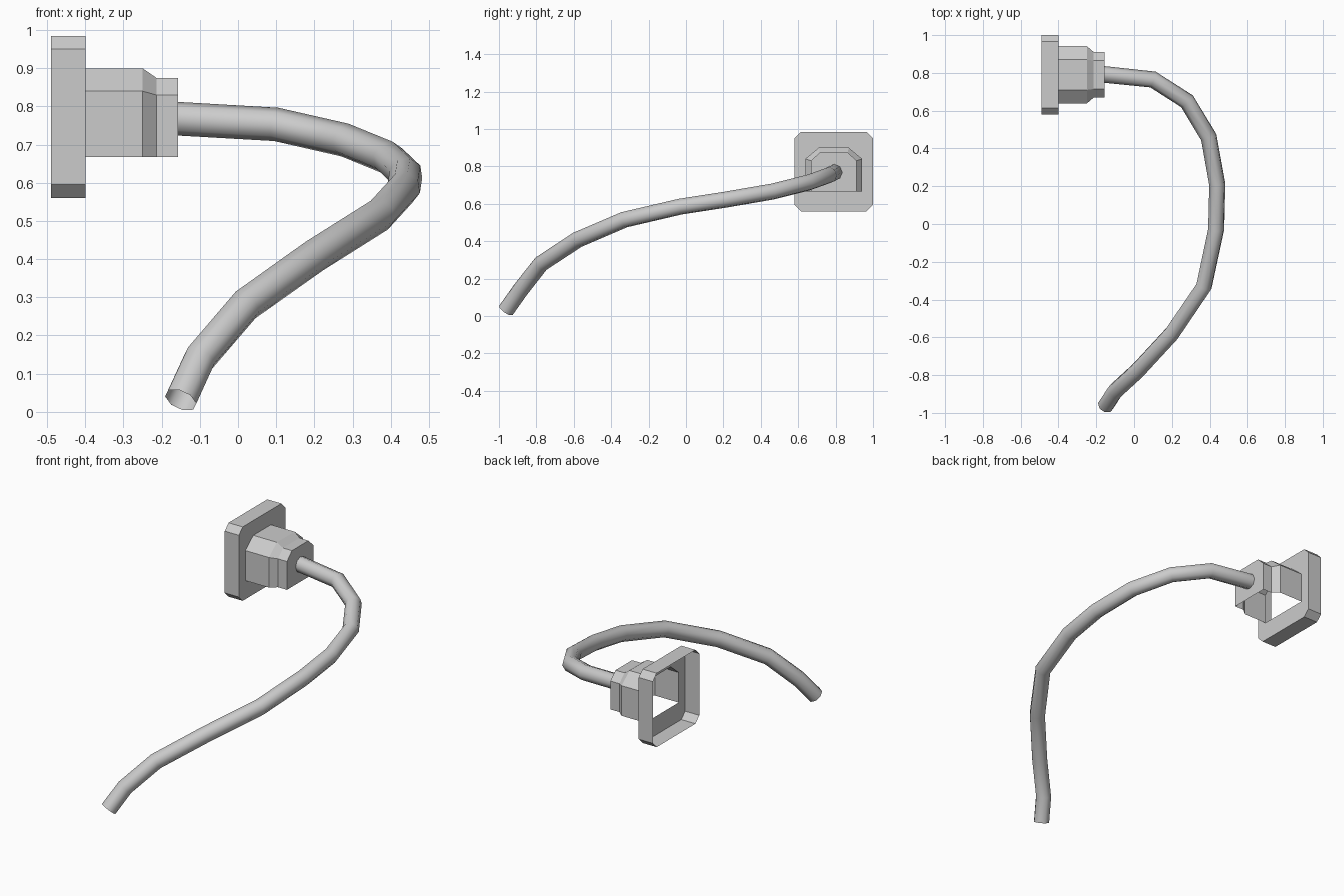
import bpy, bmesh

if "Cube" in bpy.data.objects:
    bpy.data.objects.remove(bpy.data.objects["Cube"])

CY = 0.79  # centre line of the socket in y


def loft_section(half, flat, z_low, z_shoulder, z_top):
    """Arch-shaped section, open along the bottom, as (y, z) pairs."""
    return [(-half, z_low), (-half, z_shoulder), (-flat, z_top),
            (flat, z_top), (half, z_shoulder), (half, z_low)]


def add_ring(bm, x, section):
    return [bm.verts.new((x, CY + y, z)) for y, z in section]


def finish(bm, name):
    bmesh.ops.recalc_face_normals(bm, faces=bm.faces)
    mesh = bpy.data.meshes.new(name)
    bm.to_mesh(mesh)
    bm.free()
    obj = bpy.data.objects.new(name, mesh)
    bpy.context.collection.objects.link(obj)
    return obj


# Socket: stepped housing, open below, growing out of a chamfered flange
bm = bmesh.new()
wide = loft_section(0.152, 0.08, 0.667, 0.84, 0.90)
narrow = loft_section(0.121, 0.075, 0.667, 0.83, 0.875)
rings = [add_ring(bm, x, s) for x, s in
         ((-0.40, wide), (-0.25, wide), (-0.214, narrow), (-0.157, narrow))]
for a, b in zip(rings, rings[1:]):
    for i in range(5):
        bm.faces.new((a[i], a[i + 1], b[i + 1], b[i]))
bm.faces.new(rings[-1])

# Flange: octagonal rim with an open back
h, c, zb, zt = 0.211, 0.035, 0.56, 0.985
rim = [(-h, zb + c), (-h, zt - c), (-h + c, zt), (h - c, zt),
       (h, zt - c), (h, zb + c), (h - c, zb), (-h + c, zb)]
back, front = add_ring(bm, -0.49, rim), add_ring(bm, -0.40, rim)
inner = [rings[0][i] for i in (0, 1, 2, 3, 4, 5, 5, 0)]
for i in range(8):
    j = (i + 1) % 8
    bm.faces.new((back[i], back[j], front[j], front[i]))
    face = [front[i], front[j], inner[j]]
    if inner[i] is not inner[j]:
        face.append(inner[i])
    bm.faces.new(face)
finish(bm, "wall_socket")

# Cable: eight-sided tube swept along a bent path
path = [(-0.16, 0.792, 0.768), (0.10, 0.765, 0.753), (0.28, 0.65, 0.712),
        (0.395, 0.46, 0.665), (0.44, 0.21, 0.622), (0.434, -0.03, 0.585),
        (0.37, -0.33, 0.515), (0.20, -0.58, 0.408), (0.02, -0.775, 0.28),
        (-0.10, -0.885, 0.14), (-0.15, -0.962, 0.031)]
curve = bpy.data.curves.new("cable", 'CURVE')
curve.dimensions = '3D'
curve.bevel_depth = 0.044
curve.bevel_resolution = 2
curve.use_fill_caps = False
spline = curve.splines.new('POLY')
spline.points.add(len(path) - 1)
for point, co in zip(spline.points, path):
    point.co = (*co, 1)
cable = bpy.data.objects.new("cable", curve)
bpy.context.collection.objects.link(cable)
bpy.context.view_layer.objects.active = cable
cable.select_set(True)
bpy.ops.object.convert(target='MESH')
bpy.ops.object.shade_smooth()
